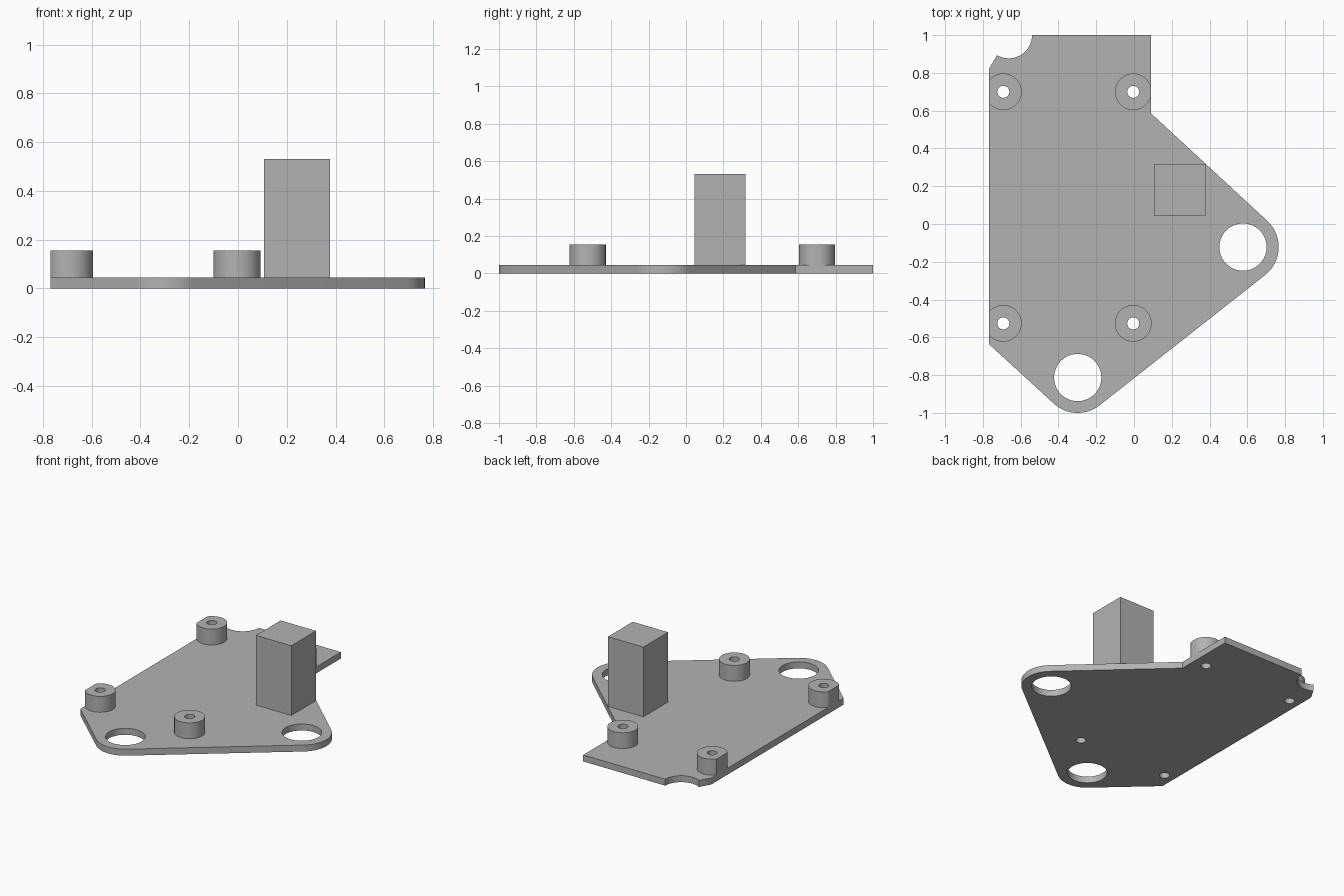
import bpy, bmesh, math

if "Cube" in bpy.data.objects:
    bpy.data.objects.remove(bpy.data.objects["Cube"])

T = 0.045        # plate thickness
LEFT, RIGHT = -0.768, 0.091

grey = bpy.data.materials.new("grey")
grey.diffuse_color = (0.45, 0.45, 0.45, 1)
grey.use_nodes = True
grey.node_tree.nodes["Principled BSDF"].inputs["Base Color"].default_value = grey.diffuse_color


def arc(cx, cy, r, a0, a1, n):
    """Points along an arc, angles in degrees."""
    return [(cx + r * math.cos(math.radians(a0 + (a1 - a0) * i / n)),
             cy + r * math.sin(math.radians(a0 + (a1 - a0) * i / n)))
            for i in range(n + 1)]


def circle(cx, cy, r, n=64):
    return arc(cx, cy, r, 0, 360, n)[:-1]


def extrude(name, loops, z0, z1):
    """Solid from an outer loop plus hole loops."""
    cu = bpy.data.curves.new(name, 'CURVE')
    cu.dimensions = '2D'
    cu.fill_mode = 'BOTH'
    cu.extrude = (z1 - z0) / 2
    for pts in loops:
        sp = cu.splines.new('POLY')
        sp.points.add(len(pts) - 1)
        for p, (x, y) in zip(sp.points, pts):
            p.co = (x, y, 0, 1)
        sp.use_cyclic_u = True
    tmp = bpy.data.objects.new(name + "_curve", cu)
    bpy.context.collection.objects.link(tmp)
    dg = bpy.context.evaluated_depsgraph_get()
    me = bpy.data.meshes.new_from_object(tmp.evaluated_get(dg))
    bpy.data.objects.remove(tmp)
    bm = bmesh.new()
    bm.from_mesh(me)
    bmesh.ops.remove_doubles(bm, verts=bm.verts, dist=1e-5)
    bmesh.ops.translate(bm, verts=bm.verts, vec=(0, 0, (z0 + z1) / 2))
    bmesh.ops.recalc_face_normals(bm, faces=bm.faces)
    bm.to_mesh(me)
    bm.free()
    me.name = name
    me.materials.clear()
    me.materials.append(grey)
    ob = bpy.data.objects.new(name, me)
    bpy.context.collection.objects.link(ob)
    bpy.ops.object.select_all(action='DESELECT')
    ob.select_set(True)
    bpy.context.view_layer.objects.active = ob
    bpy.ops.object.shade_smooth_by_angle(angle=math.radians(30))
    return ob


# Screw posts: (x, y), with the holes running down through the plate
posts = [(x, y) for x in (-0.692, -0.004) for y in (-0.526, 0.70)]
SCREW_R, POST_R = 0.032, 0.097

# Base plate: rounded lobes around the large holes, notch in the back left corner
lobe_right = (0.577, -0.122)
lobe_front = (-0.298, -0.813)
outline = [(LEFT, -0.636)]
outline += arc(*lobe_front, 0.187, -131.5, -52, 16)
outline += arc(*lobe_right, 0.189, -52, 47, 20)
outline += [(RIGHT, 0.585), (RIGHT, 1.0)]
outline += arc(-0.663, 1.0, 0.123, 0, -120.5, 24)
outline += [(LEFT, 0.82)]
holes = [circle(*lobe_right, 0.125), circle(*lobe_front, 0.125)]
holes += [circle(x, y, SCREW_R, 32) for x, y in posts]
extrude("base_plate", [outline] + holes, 0, T)

# Hollow posts, trimmed flush with the plate's side edges
for i, (x, y) in enumerate(posts):
    limit = RIGHT if y > 0 else 1
    ring = [(min(max(px, LEFT), limit), py) for px, py in circle(x, y, POST_R, 96)]
    extrude(f"screw_post_{i + 1}", [ring, circle(x, y, SCREW_R, 32)], T, 0.155)

# Tall square block
extrude("block", [[(0.106, 0.046), (0.378, 0.046), (0.378, 0.317), (0.106, 0.317)]], T, 0.53)
